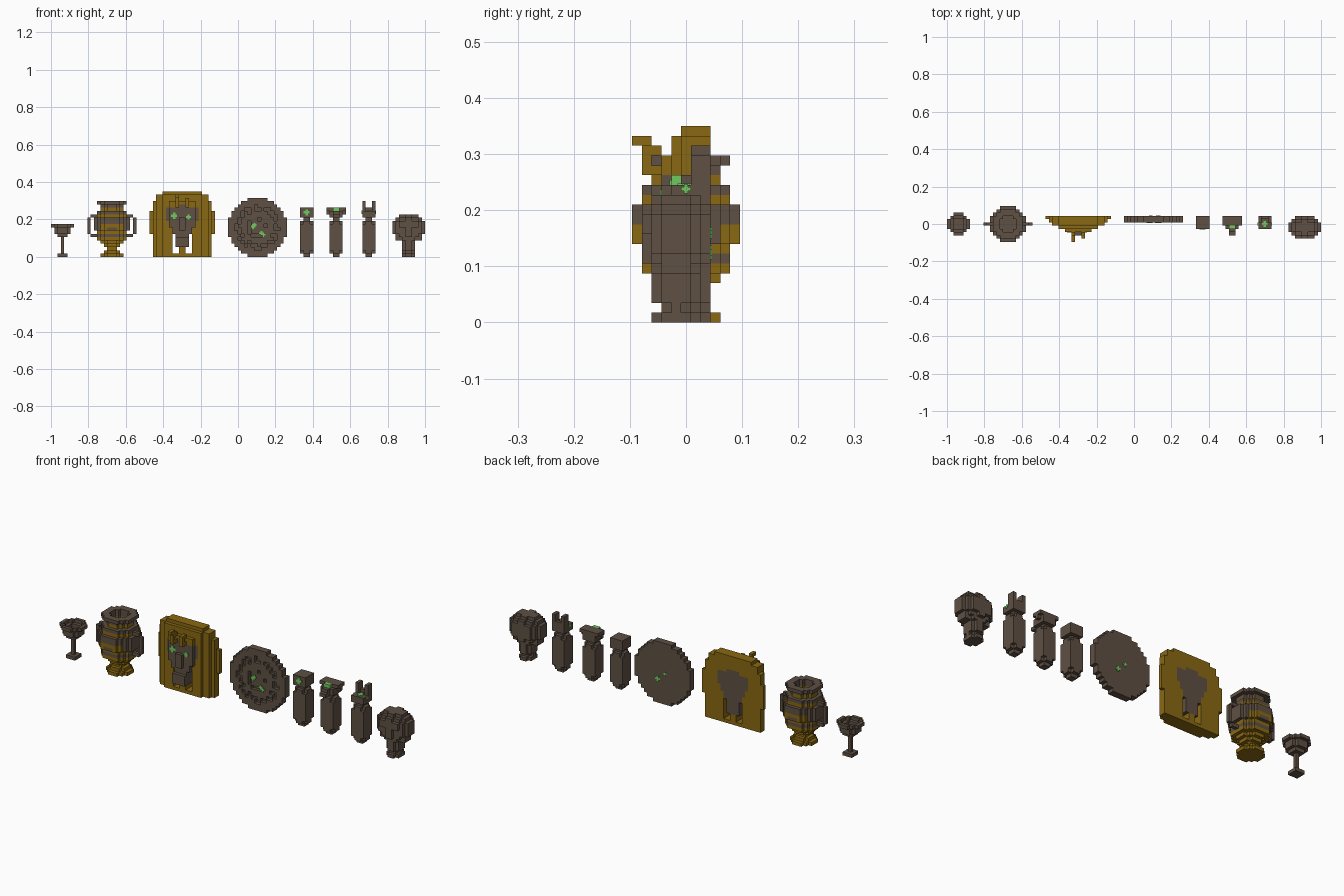
import bpy, bmesh

if "Cube" in bpy.data.objects:
    bpy.data.objects.remove(bpy.data.objects["Cube"])

U = 0.0175  # voxel edge


def mat(name, col):
    m = bpy.data.materials.new(name)
    m.diffuse_color = (*col, 1)
    m.use_nodes = True
    m.node_tree.nodes["Principled BSDF"].inputs["Base Color"].default_value = m.diffuse_color
    return m


BROWN, GOLD, GREEN = 0, 1, 2
MATS = [mat("dark bronze", (0.112, 0.080, 0.058)),
        mat("old gold", (0.25, 0.14, 0.006)),
        mat("jade green", (0.16, 0.58, 0.11))]


def build(name, cells, x0):
    """Mesh the outer skin of a voxel dict {(i, j, k): material}; cell i starts at x0 + i*U."""
    bm = bmesh.new()
    verts = {}

    def v(p):
        if p not in verts:
            verts[p] = bm.verts.new((x0 + p[0] * U, (p[1] - 0.5) * U, p[2] * U))
        return verts[p]

    for c, m in cells.items():
        for ax in range(3):
            for s in (0, 1):
                n = list(c)
                n[ax] += 2 * s - 1
                if tuple(n) in cells:
                    continue
                a, b = (ax + 1) % 3, (ax + 2) % 3
                quad = []
                for da, db in ((0, 0), (1, 0), (1, 1), (0, 1)):
                    p = list(c)
                    p[ax] += s
                    p[a] += da
                    p[b] += db
                    quad.append(v(tuple(p)))
                f = bm.faces.new(quad if s else quad[::-1])
                f.material_index = m
    me = bpy.data.meshes.new(name)
    bm.to_mesh(me)
    bm.free()
    for m in MATS:
        me.materials.append(m)
    ob = bpy.data.objects.new(name, me)
    bpy.context.collection.objects.link(ob)


def disc(d):
    """Cells of an odd-diameter voxel circle centred on cell 0."""
    n = d // 2
    return [(i, j) for i in range(-n, n + 1) for j in range(-n, n + 1) if i * i + j * j <= d * d / 4]


def glint(name, x, y, z, size, flat="y"):
    """Small green plus-shaped plate, thin along the flat axis."""
    bm = bmesh.new()
    for long in (0, 1):
        dims = [size if long else size * 0.4, size * 0.4 if long else size]
        dims.insert("xyz".index(flat), 0.004)
        g = bmesh.ops.create_cube(bm, size=1)
        bmesh.ops.scale(bm, vec=dims, verts=g["verts"])
        bmesh.ops.translate(bm, vec=(x, y, z), verts=g["verts"])
    me = bpy.data.meshes.new(name)
    bm.to_mesh(me)
    bm.free()
    me.materials.append(MATS[GREEN])
    bpy.context.collection.objects.link(bpy.data.objects.new(name, me))


# Goblet: stacked circles with a hollow bowl
cells = {}
for k, d in enumerate([3, 1, 1, 1, 1, 1, 3, 5, 5, 7]):
    for i, j in disc(d):
        cells[i, j, k] = BROWN
for k, d in ((8, 3), (9, 5)):
    for i, j in disc(d):
        cells.pop((i, j, k))
build("goblet", cells, -0.9385 - U / 2)

# Vase: banded circles, gold patches, two handles
cells = {}
diams = [7, 5, 3, 5, 7, 9, 9, 9, 11, 11, 11, 11, 9, 9, 7, 7, 9]
bands = "GGGGGGBGBBBBGBGBB"
for k, (d, c) in enumerate(zip(diams, bands)):
    for i, j in disc(d):
        patch = k in (8, 9) and (abs(i) in (2, 3) or (abs(i) < 2 and k == 9)) and abs(j) > 2
        cells[i, j, k] = GOLD if c == "G" or patch else BROWN
for k in (14, 15, 16):
    for i, j in disc(5):
        cells.pop((i, j, k))
for s in (-1, 1):
    for k in range(6, 13):
        if k in (6, 12):
            cells[s * 5, 0, k] = cells[s * 6, 0, k] = BROWN
        else:
            cells[s * 7, 0, k] = BROWN
build("handled_vase", cells, -0.674 - U / 2)

# Burial mask: stepped gold headdress, bronze face and beard, two brow ornaments
cells = {}
FACE = {15: 2, 14: 5, 13: 5, 12: 5, 11: 5, 10: 4, 9: 4, 8: 3, 7: 3, 6: 2, 5: 2, 4: 2, 3: 2}
for k in range(20):
    half = 9 if k < 7 else 10 if k < 14 else 9 if k < 17 else 8 if k < 19 else 6
    for i in range(-10, 10):
        a = abs(i + 0.5)
        if a > half or (2 < a < 3 and 1 <= k <= 6) or (a < 2 and k in (1, 2) and a > 1):
            continue
        front = 2 if a > 9 else 1 if a > 8 else 0 if a > 6 else -1
        face = a < FACE.get(k, 0)
        if k == 19:
            front = max(front, 0)
        if face:
            front = -2 if a < 4 else -1
            if a < 1 and 8 <= k <= 11 or a < 2 and k < 6:
                front = -3
        elif 13 < k < 17 and a < 4:
            front = -2
        for j in range(front, 3):
            cells[i, j, k] = BROWN if face and k > 2 else GOLD
for j, k in ((-3, 15), (-4, 15), (-4, 16), (-4, 17), (-3, 17)):
    cells[-2, j, k] = cells[1, j, k] = GOLD
cells[-2, -4, 18] = cells[-2, -5, 18] = GOLD
build("burial_mask", cells, -0.298)
glint("mask_eye_left", -0.342, -0.0445, 0.22, 0.034)
glint("mask_eye_right", -0.265, -0.0445, 0.212, 0.026)

# Round shield: solid back plate with raised rings and studs
cells = {}
for i in range(-9, 9):
    for k in range(18):
        r = ((i + 0.5) ** 2 + (k - 8.5) ** 2) ** 0.5
        if r > 9.1:
            continue
        cells[i, 2, k] = BROWN
        groove = 5 < r < 6.6 and (i + k) % 3 != 0 or 2.2 < r < 3.2 and (i * k) % 3 == 0
        if not groove:
            cells[i, 1, k] = BROWN
build("round_shield", cells, 0.1045)
for n, (x, z) in enumerate(((0.08, 0.162), (0.088, 0.17), (0.125, 0.125), (0.135, 0.118))):
    glint("shield_glint_%d" % n, x, 0.0075, z, 0.024)
glint("shield_back_glint", 0.13, 0.0445, 0.125, 0.026)
glint("shield_back_glint_2", 0.09, 0.0445, 0.16, 0.02)


# Three lidded jars: shared body and head, each with its own head details
def jar(name, x, extra):
    cells = {}
    for k in range(15 if name == "plain_jar" else 14):
        for i in range(-2, 2):
            for j in range(-1, 3):
                edge = (i in (-2, 1)) + (j in (-1, 2))
                if k in (0, 11) and edge or k in (1, 10) and edge == 2:
                    continue
                cells[i, j, k] = BROWN
    for c in extra:
        cells[c] = BROWN
    build(name, cells, x)


jar("plain_jar", 0.3675, [])
jar("beast_jar", 0.525,
    [(i, j, 14) for i in range(-3, 3) for j in (0, 1, 2)]
    + [(i, 1, 13) for i in (-3, 2)]
    + [(i, j, 12) for i in (-1, 0) for j in (-2, -3)] + [(i, -2, 13) for i in (-1, 0)])
jar("eared_jar", 0.6995, [(i, j, k) for i in (-2, 1) for j in (1, 2) for k in (14, 15, 16)]
    + [(-1, 2, 14), (0, 2, 14)])
glint("plain_jar_eyes", 0.3675, -0.0275, 0.238, 0.032)
glint("eared_jar_eye_right", 0.7355, 0.0, 0.238, 0.017, "x")
glint("eared_jar_eye_left", 0.6635, 0.0, 0.238, 0.017, "x")
glint("eared_jar_top", 0.6995, 0.0, 0.2455, 0.03, "z")
build("beast_jar_brow", {(i, -1, 14): GREEN for i in (-1, 0)}, 0.525)

# Skull: stacked ellipses tapering to a jaw, with cheek pieces and eye sockets
cells = {}
SKULL = [(2, 2), (1.6, 1.6), (2, 2.5), (2, 2.5), (2, 2.5), (3, 2.5), (4, 3), (5, 3.5),
         (5, 3.5), (5, 3.5), (5, 3.5), (4, 3), (3, 2)]
for k, (rx, ry) in enumerate(SKULL):
    for i in range(-5, 5):
        for j in range(-4, 3):
            x, y = (i + 0.5) / rx, (j + 1) / ry
            if x * x + y * y <= 1.08 and not (j == -4 and abs(i + 0.5) in (1.5, 2.5) and k in (7, 8)):
                cells[i, j, k] = BROWN
for i in (-4, 3):
    for j in (-2, -1, 0):
        cells[i, j, 5] = BROWN
build("skull", cells, 0.9125)
